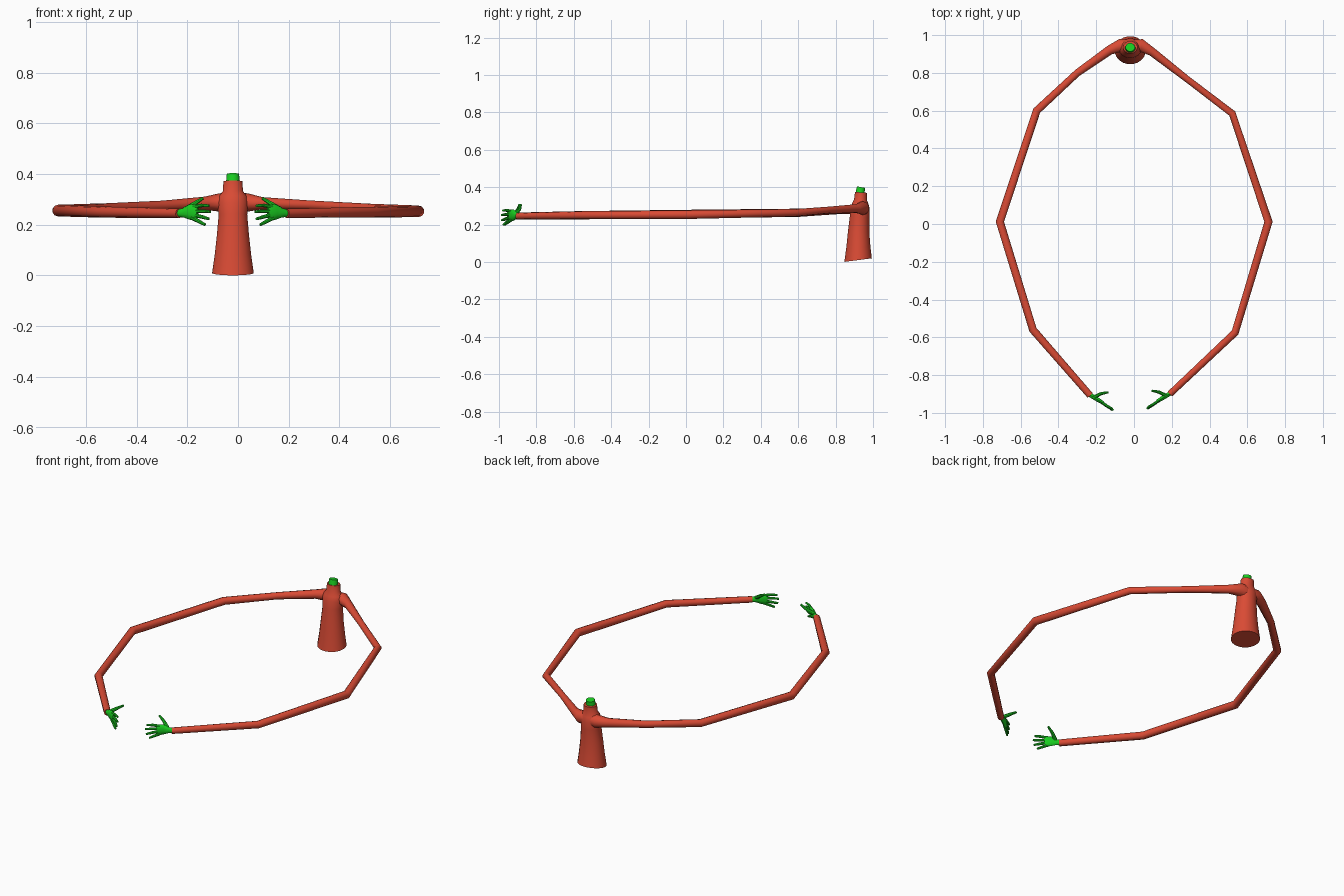
import bpy, bmesh, math
from mathutils import Vector


def material(name, rgb):
    m = bpy.data.materials.new(name)
    m.diffuse_color = (*rgb, 1)
    return m


RED = material("red_cloth", (0.70, 0.07, 0.035))
GREEN = material("green_skin", (0.01, 0.62, 0.015))


def loft(bm, rings, sides, ref=(0, 0, 1), first=None):
    """Skin elliptical rings (x, y, z, half_width, half_height) along a path."""
    pts = [Vector(r[:3]) for r in rings]
    loops = []
    for i, r in enumerate(rings):
        before = (pts[i] - pts[max(i - 1, 0)]).normalized()
        after = (pts[min(i + 1, len(pts) - 1)] - pts[i]).normalized()
        t = (before + after).normalized()
        if i == 0 and first:
            t = Vector(first).normalized()
        u = t.cross(Vector(ref)).normalized()
        v = u.cross(t)
        angles = [2 * math.pi * (k + 0.5) / sides for k in range(sides)]
        loops.append([bm.verts.new(pts[i] + u * r[3] * math.cos(a) + v * r[4] * math.sin(a))
                      for a in angles])
    for a, b in zip(loops, loops[1:]):
        for k in range(sides):
            n = (k + 1) % sides
            bm.faces.new((a[k], a[n], b[n], b[k]))
    bm.faces.new(loops[0])
    bm.faces.new(loops[-1])


def finish(name, bm, mat):
    bmesh.ops.recalc_face_normals(bm, faces=bm.faces)
    mesh = bpy.data.meshes.new(name)
    bm.to_mesh(mesh)
    bm.free()
    mesh.materials.append(mat)
    ob = bpy.data.objects.new(name, mesh)
    bpy.context.collection.objects.link(ob)
    bpy.ops.object.select_all(action='DESELECT')
    ob.select_set(True)
    bpy.context.view_layer.objects.active = ob
    bpy.ops.object.shade_smooth_by_angle(angle=math.radians(42))


# Torso with flared hem, sloping shoulders and collar
bm = bmesh.new()
loft(bm, [
    (-0.02, 0.920, 0.010, 0.083, 0.075),
    (-0.02, 0.922, 0.080, 0.073, 0.065),
    (-0.02, 0.923, 0.160, 0.064, 0.058),
    (-0.02, 0.928, 0.240, 0.057, 0.053),
    (-0.02, 0.931, 0.285, 0.062, 0.052),
    (-0.02, 0.932, 0.312, 0.056, 0.044),
    (-0.02, 0.933, 0.332, 0.040, 0.035),
    (-0.02, 0.936, 0.372, 0.038, 0.033),
], 20, ref=(0, 1, 0), first=(0, -0.13, 1))
finish("torso", bm, RED)

# Neck stump, leaning slightly back with a slanted top
bm = bmesh.new()
loft(bm, [
    (-0.02, 0.930, 0.350, 0.031, 0.028),
    (-0.02, 0.932, 0.378, 0.027, 0.024),
    (-0.02, 0.936, 0.400, 0.025, 0.023),
], 12, ref=(0, 1, 0))
finish("neck", bm, GREEN)

# Long jointed sleeves: x, y, z, radius
ARMS = {
    "left": [(-0.03, 0.935, 0.285, 0.042), (-0.075, 0.945, 0.288, 0.036),
             (-0.13, 0.920, 0.285, 0.026), (-0.30, 0.800, 0.275, 0.020),
             (-0.515, 0.600, 0.263, 0.022), (-0.710, 0.012, 0.256, 0.023),
             (-0.535, -0.560, 0.250, 0.022), (-0.232, -0.908, 0.245, 0.019)],
    "right": [(-0.01, 0.935, 0.285, 0.042), (0.04, 0.945, 0.288, 0.036),
              (0.095, 0.912, 0.285, 0.024), (0.28, 0.768, 0.278, 0.018),
              (0.520, 0.585, 0.263, 0.020), (0.712, 0.012, 0.253, 0.023),
              (0.535, -0.575, 0.250, 0.021), (0.190, -0.900, 0.245, 0.018)],
}
for side, path in ARMS.items():
    bm = bmesh.new()
    loft(bm, [(x, y, z, r, r) for x, y, z, r in path], 10)
    finish(side + "_arm", bm, RED)

# Hands, as offsets from the wrist; mirrored for the right side
PALM = [(-0.012, 0.010, 0.000, 0.013, 0.014), (0.015, -0.007, 0.002, 0.012, 0.018),
        (0.040, -0.022, 0.005, 0.012, 0.030), (0.062, -0.036, 0.004, 0.010, 0.032),
        (0.072, -0.043, 0.003, 0.007, 0.026)]
DIGITS = [
    [(0.022, -0.008, 0.014), (0.058, 0.010, 0.037), (0.094, 0.017, 0.060)],
    [(0.055, -0.032, 0.025), (0.088, -0.054, 0.031), (0.118, -0.070, 0.030)],
    [(0.058, -0.034, 0.009), (0.092, -0.058, 0.009), (0.123, -0.078, 0.006)],
    [(0.058, -0.034, -0.006), (0.090, -0.056, -0.014), (0.117, -0.078, -0.022)],
    [(0.050, -0.030, -0.018), (0.078, -0.050, -0.032), (0.102, -0.068, -0.045)],
]
for side, sign in (("left", 1), ("right", -1)):
    wx, wy, wz, _ = ARMS[side][-1]
    bm = bmesh.new()
    place = lambda p: (wx + sign * p[0], wy + p[1], wz + p[2])
    loft(bm, [(*place(p), p[3], p[4]) for p in PALM], 10)
    for i, digit in enumerate(DIGITS):
        radii = (0.011, 0.009, 0.006) if i == 0 else (0.008, 0.0075, 0.0055)
        loft(bm, [(*place(p), r, r) for p, r in zip(digit, radii)], 8)
    finish(side + "_hand", bm, GREEN)
